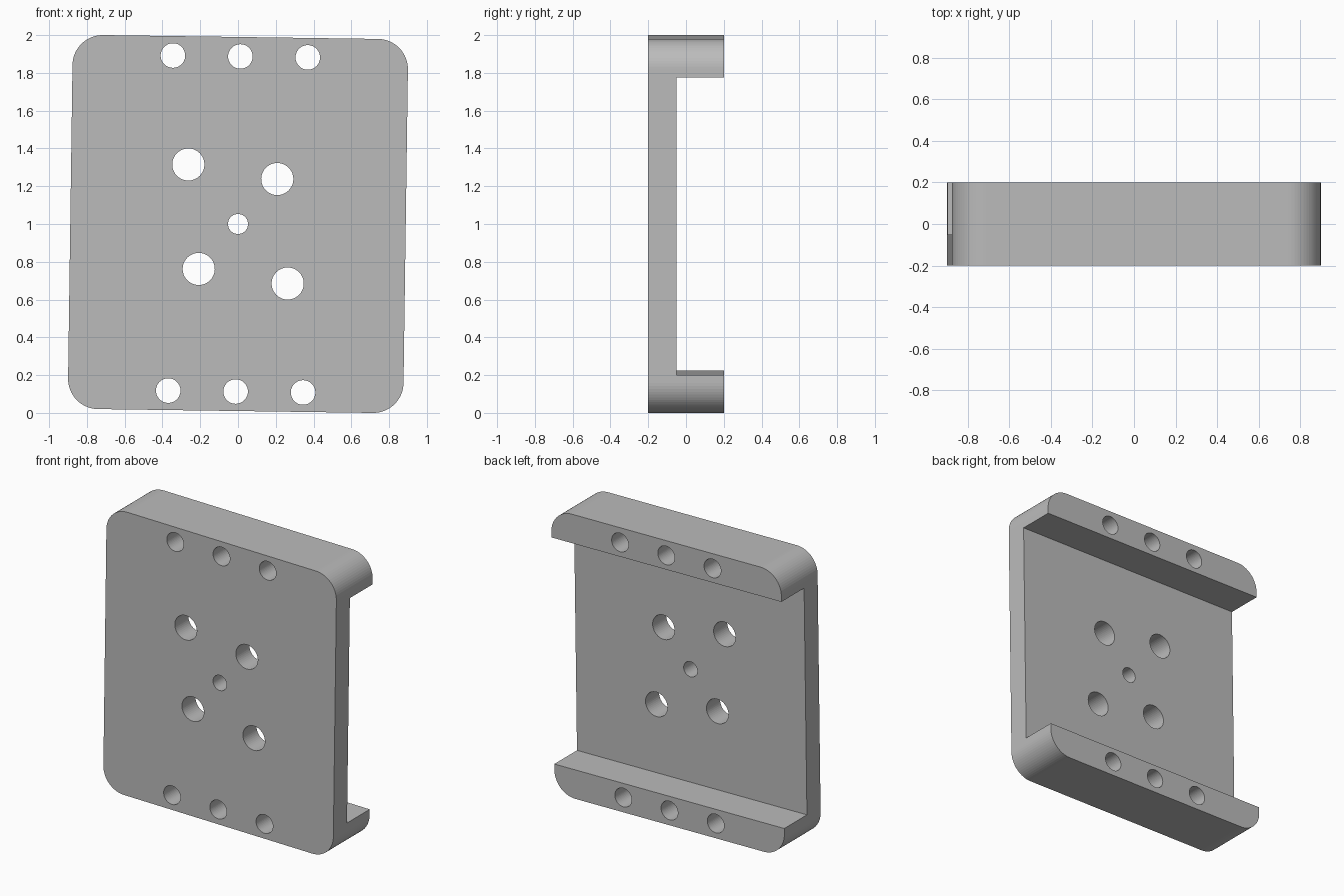
import bpy, bmesh, math
from mathutils import Matrix, Vector

if "Cube" in bpy.data.objects:
    bpy.data.objects.remove(bpy.data.objects["Cube"])

TILT = 0.014                      # slight clockwise lean seen from the front
HALF_W, HALF_H, CORNER = 0.888, 0.99, 0.16
FRONT, BACK, WEB_BACK = -0.2, 0.2, -0.05
LIP = 0.788                       # inner edge of the flanges, from the centre

grey = bpy.data.materials.new("grey metal")
grey.diffuse_color = (0.5, 0.5, 0.5, 1)
grey.use_nodes = True
grey.node_tree.nodes["Principled BSDF"].inputs["Base Color"].default_value = grey.diffuse_color

# Local (x, z) about the bracket centre -> tilted world frame
PLACE = Matrix.Translation((0, 0, 1)) @ Matrix.Rotation(TILT, 4, 'Y')


def add_prism(bm, outline, y0, y1):
    """Extrude an x-z outline from y0 to y1."""
    face = bm.faces.new([bm.verts.new((x, y0, z)) for x, z in outline])
    ext = bmesh.ops.extrude_face_region(bm, geom=[face])
    moved = [v for v in ext["geom"] if isinstance(v, bmesh.types.BMVert)]
    bmesh.ops.translate(bm, verts=moved, vec=(0, y1 - y0, 0))


def circle(cx, cz, r, n=48):
    return [(cx + r * math.cos(2 * math.pi * i / n),
             cz + r * math.sin(2 * math.pi * i / n)) for i in range(n)]


def rounded_rect(w, h, r, steps=16):
    pts = []
    for k, (sx, sz) in enumerate([(1, 1), (-1, 1), (-1, -1), (1, -1)]):
        for i in range(steps + 1):
            a = math.pi / 2 * (k + i / steps)
            pts.append((sx * (w - r) + r * math.cos(a),
                        sz * (h - r) + r * math.sin(a)))
    return pts


def make_object(name, bm):
    bmesh.ops.recalc_face_normals(bm, faces=bm.faces)
    mesh = bpy.data.meshes.new(name)
    bm.to_mesh(mesh)
    bm.free()
    mesh.materials.append(grey)
    obj = bpy.data.objects.new(name, mesh)
    obj.matrix_world = PLACE
    bpy.context.collection.objects.link(obj)
    return obj


def cut(target, cutter):
    mod = target.modifiers.new(cutter.name, 'BOOLEAN')
    mod.operation, mod.solver, mod.object = 'DIFFERENCE', 'EXACT', cutter
    cutter.hide_render = True
    bpy.context.view_layer.update()
    bpy.context.view_layer.objects.active = target
    bpy.ops.object.modifier_apply(modifier=mod.name)
    bpy.data.objects.remove(cutter)


# Rounded block
bm = bmesh.new()
add_prism(bm, rounded_rect(HALF_W, HALF_H, CORNER), FRONT, BACK)
bracket = make_object("bracket", bm)

# Open channel across the back, leaving a web and two flanges
bm = bmesh.new()
add_prism(bm, [(-2, -LIP), (2, -LIP), (2, LIP), (-2, LIP)], WEB_BACK, 1)
cut(bracket, make_object("channel_cutter", bm))

# Through holes: flange rows, centre bore and four large web holes
bm = bmesh.new()
holes = [(x, z, 0.065) for x in (-0.357, 0, 0.357) for z in (-0.887, 0.887)]
holes.append((0, 0, 0.053))
for s in (1, -1):
    for x, z in [(-0.263, 0.315), (0.208, 0.238)]:
        p = Matrix.Rotation(TILT, 2) @ Vector((x, z))
        holes.append((s * p.x, s * p.y, 0.085))
for x, z, r in holes:
    add_prism(bm, circle(x, z, r), -1, 1)
cut(bracket, make_object("hole_cutter", bm))
